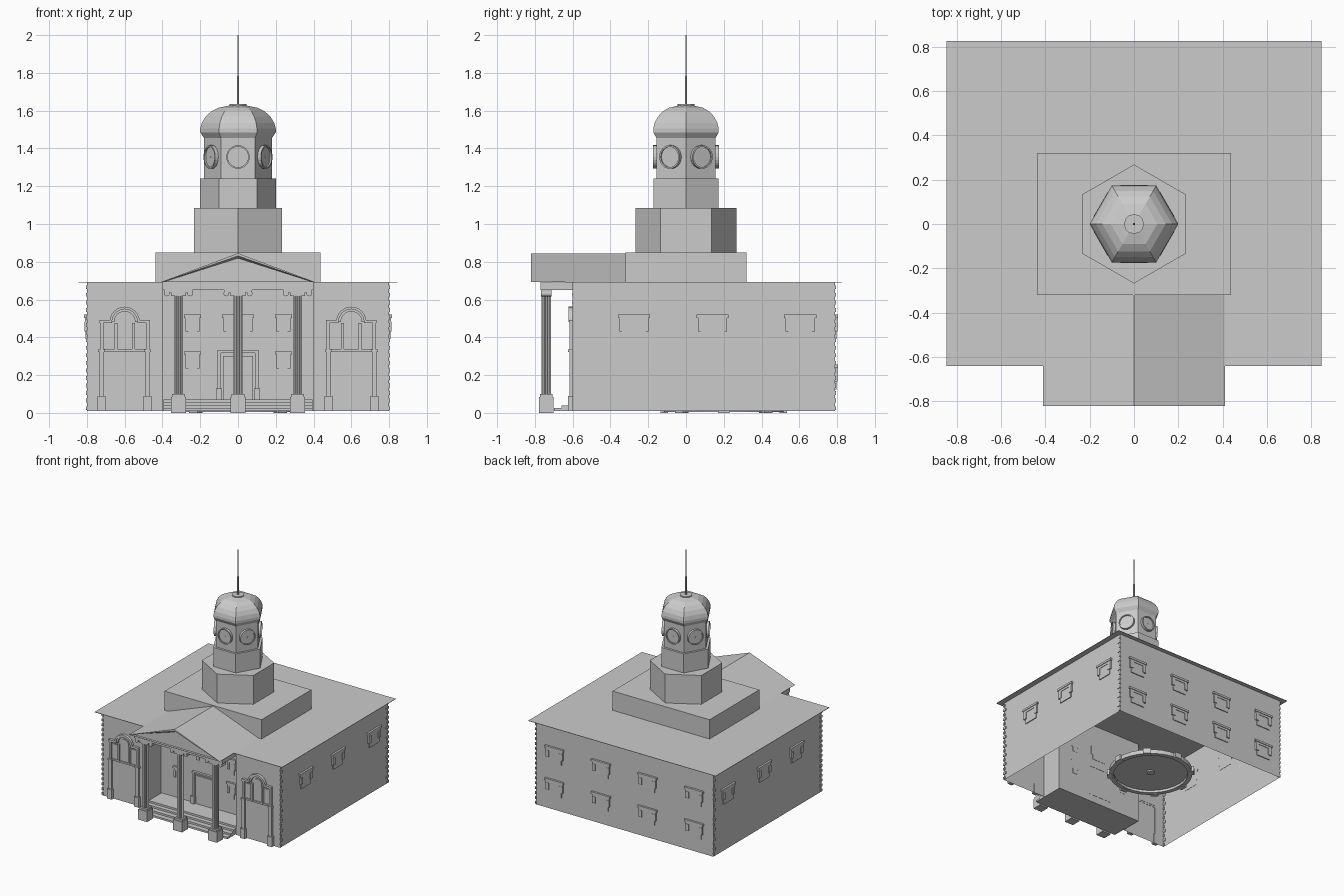
import bpy, bmesh, math
from mathutils import Matrix, Vector

if "Cube" in bpy.data.objects:
    bpy.data.objects.remove(bpy.data.objects["Cube"])

stone = bpy.data.materials.new("grey_stone")
stone.use_nodes = True
stone.diffuse_color = (0.6, 0.6, 0.6, 1)
stone.node_tree.nodes["Principled BSDF"].inputs["Base Color"].default_value = (0.6, 0.6, 0.6, 1)


def finish(name, bm):
    mesh = bpy.data.meshes.new(name)
    bm.to_mesh(mesh)
    bm.free()
    mesh.materials.append(stone)
    obj = bpy.data.objects.new(name, mesh)
    bpy.context.collection.objects.link(obj)
    return obj


def box(bm, x0, x1, y0, y1, z0, z1, frame=Matrix()):
    size = Matrix.Diagonal((x1 - x0, y1 - y0, z1 - z0, 1))
    mid = Matrix.Translation(((x0 + x1) / 2, (y0 + y1) / 2, (z0 + z1) / 2))
    bmesh.ops.create_cube(bm, size=1, matrix=frame @ mid @ size)


def rod(bm, r, depth, matrix, sides=24):
    bmesh.ops.create_cone(bm, cap_ends=True, segments=sides, radius1=r, radius2=r,
                          depth=depth, matrix=matrix)


def prism(bm, outline, y0, y1, frame=Matrix()):
    """Extrude an (x, z) outline from y0 to y1."""
    front = bm.faces.new([bm.verts.new(frame @ Vector((x, y0, z))) for x, z in outline])
    back = bmesh.ops.extrude_face_region(bm, geom=[front], use_keep_orig=True)
    moved = [v for v in back["geom"] if isinstance(v, bmesh.types.BMVert)]
    bmesh.ops.translate(bm, vec=frame.to_3x3() @ Vector((0, y1 - y0, 0)), verts=moved)
    bmesh.ops.recalc_face_normals(bm, faces=bm.faces)
    return front


def lathe(name, profile, sides, turn=0.0):
    """Stack rings of (radius, height) with flat faces and close the top."""
    bm = bmesh.new()
    rings = []
    for r, z in profile:
        angles = [turn + math.tau * i / sides for i in range(sides)]
        rings.append([bm.verts.new((r * math.cos(a), r * math.sin(a), z)) for a in angles])
    for low, high in zip(rings, rings[1:]):
        for i in range(sides):
            j = (i + 1) % sides
            bm.faces.new((low[i], low[j], high[j], high[i]))
    bm.faces.new(rings[-1])
    return finish(name, bm)


def wall_frame(x, y, angle):
    """Local -y points out of the wall."""
    return Matrix.Translation((x, y, 0)) @ Matrix.Rotation(angle, 4, 'Z')


# Hollow walls with the entrance recess, open underneath
RECESS = -0.42
bm = bmesh.new()
plan = [(-.8, -.6), (-.4, -.6), (-.4, RECESS), (.4, RECESS), (.4, -.6), (.8, -.6), (.8, .79), (-.8, .79)]
low = [bm.verts.new((x, y, .01)) for x, y in plan]
high = [bm.verts.new((x, y, .69)) for x, y in plan]
for i in range(len(plan)):
    j = (i + 1) % len(plan)
    bm.faces.new((low[i], low[j], high[j], high[i]))
finish("walls", bm)

# Thin overhanging roof and the block that carries the tower
bm = bmesh.new()
box(bm, -.845, .845, -.64, .825, .69, .693)
finish("main_roof", bm)
bm = bmesh.new()
box(bm, -.437, .437, -.32, .32, .69, .85)
finish("tower_plinth", bm)

# Corner quoins
bm = bmesh.new()
for sx in (-1, 1):
    for y in (-.588, .778):
        for i in range(17):
            z = .015 + i * .04
            long = .03 if i % 2 else .018
            box(bm, sx * .8 - .005 if sx > 0 else -.806, .806 if sx > 0 else -.795,
                y - .016 if y < 0 else y + .016 - long, y - .016 + long if y < 0 else y + .016, z, z + .02)
finish("quoins", bm)

# Six-sided tower
lathe("lower_drum", [(.268, .85), (.268, 1.085)], 6, math.pi / 6)
lathe("middle_drum", [(.2, 1.085), (.2, 1.24)], 6)
lathe("clock_drum", [(.18, 1.24), (.18, 1.455), (.2, 1.485)], 6)
lathe("dome", [(.2, 1.485), (.2, 1.505), (.192, 1.535), (.172, 1.568), (.143, 1.595),
               (.105, 1.615), (.045, 1.627)], 6)
lathe("dome_cap", [(.045, 1.62), (.045, 1.634)], 12)
lathe("spire", [(.006, 1.63), (.006, 1.78), (.003, 1.785), (.002, 2.0)], 8)

# Round clocks with raised rims
bm = bmesh.new()
for k in range(6):
    face = Matrix.Rotation(math.radians(60 * k), 4, 'Z') @ Matrix.Translation((0, -.156, 1.355))
    lay = face @ Matrix.Rotation(math.pi / 2, 4, 'X')
    rod(bm, .056, .02, lay)
    rod(bm, .003, .026, lay, 8)
    for i in range(24):
        a, b = math.tau * i / 24, math.tau * (i + 1) / 24
        ring = [(r * math.cos(t), r * math.sin(t)) for r, t in ((.054, a), (.062, a), (.062, b), (.054, b))]
        prism(bm, ring, -.019, .01, face)
finish("clocks", bm)

# Portico gable with a sunken triangular field
bm = bmesh.new()
gable = prism(bm, [(-.41, .692), (.41, .692), (0, .845)], -.82, -.318)
bmesh.ops.inset_region(bm, faces=[gable], thickness=.014)
bmesh.ops.inset_region(bm, faces=[gable], thickness=.012, depth=-.015)
finish("portico_gable", bm)
bm = bmesh.new()
box(bm, -.4, .4, -.77, -.71, .65, .692)
for s in (-1, 1):
    box(bm, s * .37 - .03, s * .37 + .03, -.71, -.6, .65, .69)
finish("portico_beams", bm)

# Fluted columns with square bases and scrolled capitals
for name, x in (("right_column", -.315), ("middle_column", 0), ("left_column", .315)):
    bm = bmesh.new()
    box(bm, x - .04, x + .04, -.778, -.702, 0, .085)
    box(bm, x - .034, x + .034, -.773, -.707, .085, .1)
    shaft = []
    for i in range(24):
        r = .026 if i % 2 else .021
        a = math.tau * i / 24
        shaft.append((x + r * math.cos(a), r * math.sin(a)))
    upright = Matrix.Translation((0, -.74, 0)) @ Matrix.Rotation(math.pi / 2, 4, 'X')
    prism(bm, shaft, .1, .625, Matrix(((1, 0, 0, 0), (0, 0, 1, -.74), (0, 1, 0, 0), (0, 0, 0, 1))))
    box(bm, x - .075, x + .075, -.768, -.712, .638, .652)
    box(bm, x - .04, x + .04, -.764, -.716, .62, .64)
    for s in (-1, 1):
        rod(bm, .015, .054, Matrix.Translation((x + s * .062, -.74, .632)) @ Matrix.Rotation(math.pi / 2, 4, 'X'), 12)
    finish(name, bm)

# Porch floor and steps
bm = bmesh.new()
for front, top in ((-.7, .025), (-.66, .04), (-.62, .055), (-.585, .07)):
    box(bm, -.395, .395, front, RECESS, .01, top)
finish("porch_steps", bm)


# Windows: lintel, hanging brackets and a shallow pane
def window(bm, frame, z, half):
    t = min(.03, half * .4)
    box(bm, -half, half, -.016, .002, z - .012, z + .005, frame)
    box(bm, -half + .008, half - .008, -.011, .002, z - .03, z - .012, frame)
    for s in (-1, 1):
        c = s * (half - t / 2 - .008)
        box(bm, c - t / 2, c + t / 2, -.013, .002, z - .085, z - .03, frame)
    box(bm, -half + .022, half - .022, -.007, .002, z - .125, z - .03, frame)


bm = bmesh.new()
for y in (-.275, .14, .605):
    window(bm, wall_frame(.8, y, math.pi / 2), .515, .085)
    window(bm, wall_frame(-.8, y, -math.pi / 2), .515, .085)
finish("side_windows", bm)
bm = bmesh.new()
for x in (-.63, -.21, .21, .63):
    for z in (.515, .25):
        window(bm, wall_frame(x, .79, math.pi), z, .085)
finish("back_windows", bm)
bm = bmesh.new()
for x, z, half in ((-.24, .515, .045), (0, .515, .085), (.24, .515, .045), (-.24, .32, .045), (.24, .32, .045)):
    window(bm, wall_frame(x, RECESS, 0), z, half)
finish("porch_windows", bm)

# Entrance door
bm = bmesh.new()
door = wall_frame(0, RECESS, 0)
box(bm, -.08, .08, -.008, .002, .07, .3, door)
box(bm, -.11, .11, -.02, .002, .318, .33, door)
for s in (-1, 1):
    box(bm, s * .1 - .016, s * .1 + .016, -.025, .002, .07, .13, door)
    box(bm, s * .1 - .01, s * .1 + .01, -.015, .002, .13, .318, door)
finish("door", bm)


# Arched three-part windows on piers
def arch(r, base):
    return [(r * math.cos(math.pi * i / 12), base + r * math.sin(math.pi * i / 12)) for i in range(13)]


for name, x in (("right_arch_window", -.6), ("left_arch_window", .6)):
    bm = bmesh.new()
    f = wall_frame(x, -.6, 0)
    for s in (-1, 1):
        p = s * .122
        box(bm, p - .021, p + .021, -.026, .002, .01, .09, f)
        box(bm, p - .012, p + .012, -.018, .002, .09, .33, f)
        box(bm, p - .018, p + .018, -.024, .002, .322, .335, f)
        box(bm, p - .009, p + .009, -.018, .002, .335, .475, f)
        box(bm, s * .047 - .008, s * .047 + .008, -.018, .002, .335, .475, f)
        box(bm, s * .1 - .033, s * .1 + .033, -.02, .002, .475, .492, f)
        box(bm, s * .085 - .026, s * .085 + .026, -.006, .002, .34, .46, f)
    box(bm, -.11, .11, -.012, .002, .325, .338, f)
    for inner, outer, d in ((.055, .067, .014), (.067, .08, .022)):
        prism(bm, arch(outer, .482) + arch(inner, .482)[::-1], -d, .002, f)
    prism(bm, [(-.038, .34), (.038, .34)] + arch(.038, .482), -.006, .002, f)
    finish(name, bm)

# Round floor piece inside, with a recessed underside and rim blocks
bm = bmesh.new()
ring_at = Matrix.Translation((0, .2, 0))
rod(bm, .29, .01, ring_at @ Matrix.Translation((0, 0, .03)), 32)
rod(bm, .03, .012, ring_at @ Matrix.Translation((0, 0, .02)), 16)
for i in range(32):
    a, b = math.tau * i / 32, math.tau * (i + 1) / 32
    seg = [(r * math.cos(t), r * math.sin(t)) for r, t in ((.285, a), (.32, a), (.32, b), (.285, b))]
    prism(bm, seg, .005, .04, Matrix(((1, 0, 0, 0), (0, 0, 1, .2), (0, 1, 0, 0), (0, 0, 0, 1))))
for k in range(8):
    box(bm, -.03, .03, -.335, -.295, 0, .045, ring_at @ Matrix.Rotation(math.tau * k / 8, 4, 'Z'))
finish("floor_ring", bm)
